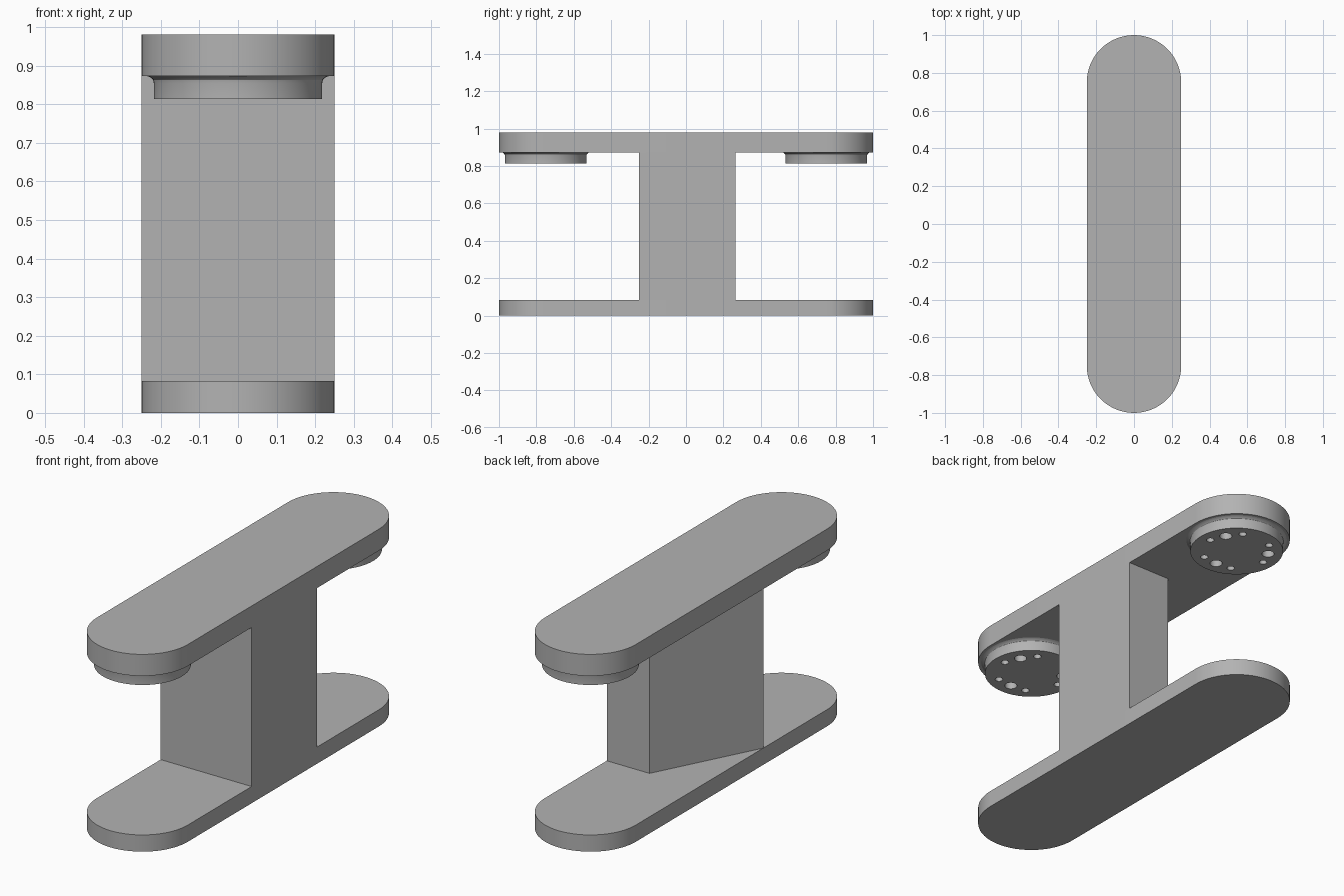
import bpy, bmesh
from math import sin, cos, pi, radians

if "Cube" in bpy.data.objects:
    bpy.data.objects.remove(bpy.data.objects["Cube"], do_unlink=True)

grey = bpy.data.materials.new("plain grey")
grey.use_nodes = True
COLOUR = (0.45, 0.45, 0.45, 1)
grey.diffuse_color = COLOUR
grey.node_tree.nodes["Principled BSDF"].inputs["Base Color"].default_value = COLOUR

HALF_WIDTH = 0.25
END_Y = 0.75
BASE_TOP, CAP_BOTTOM, CAP_TOP = 0.083, 0.873, 0.98
DISC_BOTTOM = 0.813


def finish(name, bm):
    bmesh.ops.recalc_face_normals(bm, faces=bm.faces)
    mesh = bpy.data.meshes.new(name)
    bm.to_mesh(mesh)
    bm.free()
    mesh.materials.append(grey)
    obj = bpy.data.objects.new(name, mesh)
    bpy.context.collection.objects.link(obj)
    return obj


def smooth(obj):
    bpy.ops.object.select_all(action='DESELECT')
    obj.select_set(True)
    bpy.context.view_layer.objects.active = obj
    bpy.ops.object.shade_smooth_by_angle(angle=radians(30))


def prism(name, outline, z0, z1):
    bm = bmesh.new()
    face = bm.faces.new([bm.verts.new((x, y, z0)) for x, y in outline])
    top = bmesh.ops.extrude_face_region(bm, geom=[face])["geom"]
    bmesh.ops.translate(bm, vec=(0, 0, z1 - z0),
                        verts=[v for v in top if isinstance(v, bmesh.types.BMVert)])
    return finish(name, bm)


def circle(radius, count, cx=0, cy=0):
    return [(cx + radius * cos(2 * pi * i / count), cy + radius * sin(2 * pi * i / count))
            for i in range(count)]


def stadium(radius, steps=32):
    points = []
    for side in (1, -1):
        for i in range(steps + 1):
            a = pi * i / steps
            points.append((side * radius * cos(a), side * (END_Y + radius * sin(a))))
    return points


# Rounded base plate and top plate
smooth(prism("base_plate", stadium(HALF_WIDTH), 0, BASE_TOP))
smooth(prism("top_plate", stadium(HALF_WIDTH), CAP_BOTTOM, CAP_TOP))

# Pillar with one slanted side
prism("pillar", [(-0.25, -0.25), (0.25, -0.25), (0.25, 0.265), (0.015, 0.265)],
      BASE_TOP, CAP_BOTTOM)


# Mounting disc: turned profile, flaring where it meets the top plate
def mounting_disc(name, cy):
    profile = [(0.218, DISC_BOTTOM), (0.218, 0.854), (0.220, 0.863),
               (0.226, 0.869), (0.236, CAP_BOTTOM)]
    bm = bmesh.new()
    rings = [[bm.verts.new((x, y, z)) for x, y in circle(r, 64, 0, cy)] for r, z in profile]
    for low, high in zip(rings, rings[1:]):
        for i in range(64):
            j = (i + 1) % 64
            bm.faces.new((low[i], low[j], high[j], high[i]))
    bm.faces.new(rings[0])
    bm.faces.new(rings[-1])
    return finish(name, bm)


# Bolt pattern: three large holes, each with a small hole on either side
def hole_cutter(cy):
    bm = bmesh.new()
    for i in range(12):
        if i % 4 == 3:
            continue
        a = i * pi / 6
        ring, radius = (0.15, 0.029) if i % 4 == 1 else (0.162, 0.018)
        outline = circle(radius, 24, ring * cos(a), cy + ring * sin(a))
        low, high = [[bm.verts.new((x, y, z)) for x, y in outline]
                     for z in (DISC_BOTTOM - 0.02, DISC_BOTTOM + 0.05)]
        bm.faces.new(low)
        bm.faces.new(high)
        for k in range(24):
            n = (k + 1) % 24
            bm.faces.new((low[k], low[n], high[n], high[k]))
    cutter = finish("hole_cutter", bm)
    cutter.hide_render = True
    return cutter


for name, cy in (("front_mounting_disc", -END_Y), ("back_mounting_disc", END_Y)):
    disc = mounting_disc(name, cy)
    cutter = hole_cutter(cy)
    cut = disc.modifiers.new("holes", 'BOOLEAN')
    cut.operation = 'DIFFERENCE'
    cut.solver = 'EXACT'
    cut.object = cutter
    bpy.context.view_layer.objects.active = disc
    bpy.ops.object.modifier_apply(modifier=cut.name)
    bpy.data.objects.remove(cutter, do_unlink=True)
    smooth(disc)
